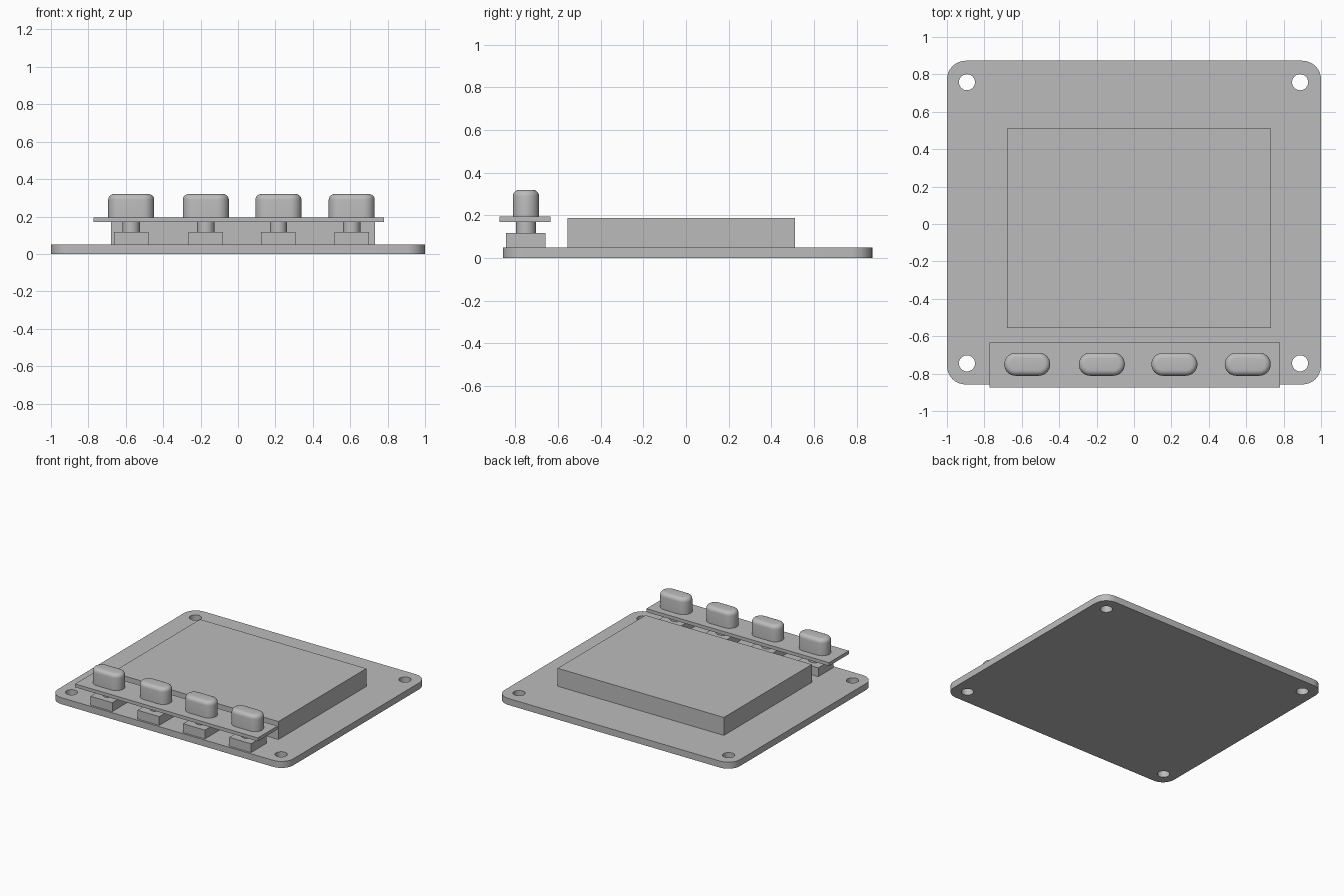
import bpy, bmesh
from math import pi, sin, cos, radians

cube = bpy.data.objects.get("Cube")
if cube:
    bpy.data.objects.remove(cube, do_unlink=True)

grey = bpy.data.materials.new("plain_grey")
grey.use_nodes = True
colour = (0.5, 0.5, 0.5, 1)
grey.diffuse_color = colour
grey.node_tree.nodes["Principled BSDF"].inputs["Base Color"].default_value = colour


def rounded_outline(x0, x1, y0, y1, radius, steps):
    """Counter-clockwise rectangle outline with rounded corners."""
    if radius == 0:
        return [(x0, y0), (x1, y0), (x1, y1), (x0, y1)]
    corners = [(x1 - radius, y1 - radius), (x0 + radius, y1 - radius),
               (x0 + radius, y0 + radius), (x1 - radius, y0 + radius)]
    points = []
    for quarter, (cx, cy) in enumerate(corners):
        for i in range(steps + 1):
            a = (quarter + i / steps) * pi / 2
            points.append((cx + radius * cos(a), cy + radius * sin(a)))
    return points


def prism(name, x, y, z, radius=0, steps=8, top_round=0):
    """Upright block from (min, max) ranges, with optional rounding."""
    bm = bmesh.new()
    outline = rounded_outline(*x, *y, radius, steps)
    base = bm.faces.new([bm.verts.new((px, py, z[0])) for px, py in outline])
    made = bmesh.ops.extrude_face_region(bm, geom=[base])["geom"]
    top = [v for v in made if isinstance(v, bmesh.types.BMVert)]
    bmesh.ops.translate(bm, verts=top, vec=(0, 0, z[1] - z[0]))
    bmesh.ops.remove_doubles(bm, verts=bm.verts, dist=0.0001)
    if top_round:
        rim = [e for e in bm.edges if all(v.co.z > z[1] - 0.001 for v in e.verts)]
        bmesh.ops.bevel(bm, geom=rim, offset=top_round, segments=5,
                        profile=0.5, affect='EDGES')
    bmesh.ops.recalc_face_normals(bm, faces=bm.faces)
    mesh = bpy.data.meshes.new(name)
    bm.to_mesh(mesh)
    bm.free()
    obj = bpy.data.objects.new(name, mesh)
    bpy.context.collection.objects.link(obj)
    mesh.materials.append(grey)
    return obj


def around(centre, size):
    return centre - size / 2, centre + size / 2


def smooth(obj):
    bpy.ops.object.select_all(action='DESELECT')
    obj.select_set(True)
    bpy.context.view_layer.objects.active = obj
    bpy.ops.object.shade_smooth_by_angle(angle=radians(35))


# Circuit board with four mounting holes
board = prism("circuit_board", (-1, 1), (-0.858, 0.873), (0, 0.05), radius=0.1)
for hx in (-0.893, 0.888):
    for hy in (-0.745, 0.758):
        cutter = prism("hole_cutter", around(hx, 0.086), around(hy, 0.086),
                       (-0.1, 0.2), radius=0.043)
        cutter.hide_render = True
        bpy.context.view_layer.objects.active = board
        cut = board.modifiers.new("hole", 'BOOLEAN')
        cut.operation = 'DIFFERENCE'
        cut.solver = 'EXACT'
        cut.object = cutter
        bpy.ops.object.modifier_apply(modifier=cut.name)
        bpy.data.objects.remove(cutter, do_unlink=True)
smooth(board)

# Display block and the strip carrying the buttons
prism("display_block", (-0.68, 0.733), (-0.556, 0.511), (0.05, 0.188))
prism("button_strip", (-0.772, 0.78), (-0.874, -0.634), (0.17, 0.196))

# Four push switches: square body, round stem, pill-shaped cap
row = -0.75
for i, sx in enumerate((-0.571, -0.172, 0.216, 0.608), 1):
    prism(f"switch_body_{i}", around(sx, 0.185), around(row, 0.185), (0.05, 0.118))
    smooth(prism(f"switch_stem_{i}", around(sx, 0.092), around(row, 0.092),
                 (0.118, 0.172), radius=0.046))
    smooth(prism(f"button_cap_{i}", around(sx, 0.246), around(row, 0.123),
                 (0.196, 0.32), radius=0.0615, top_round=0.03))
